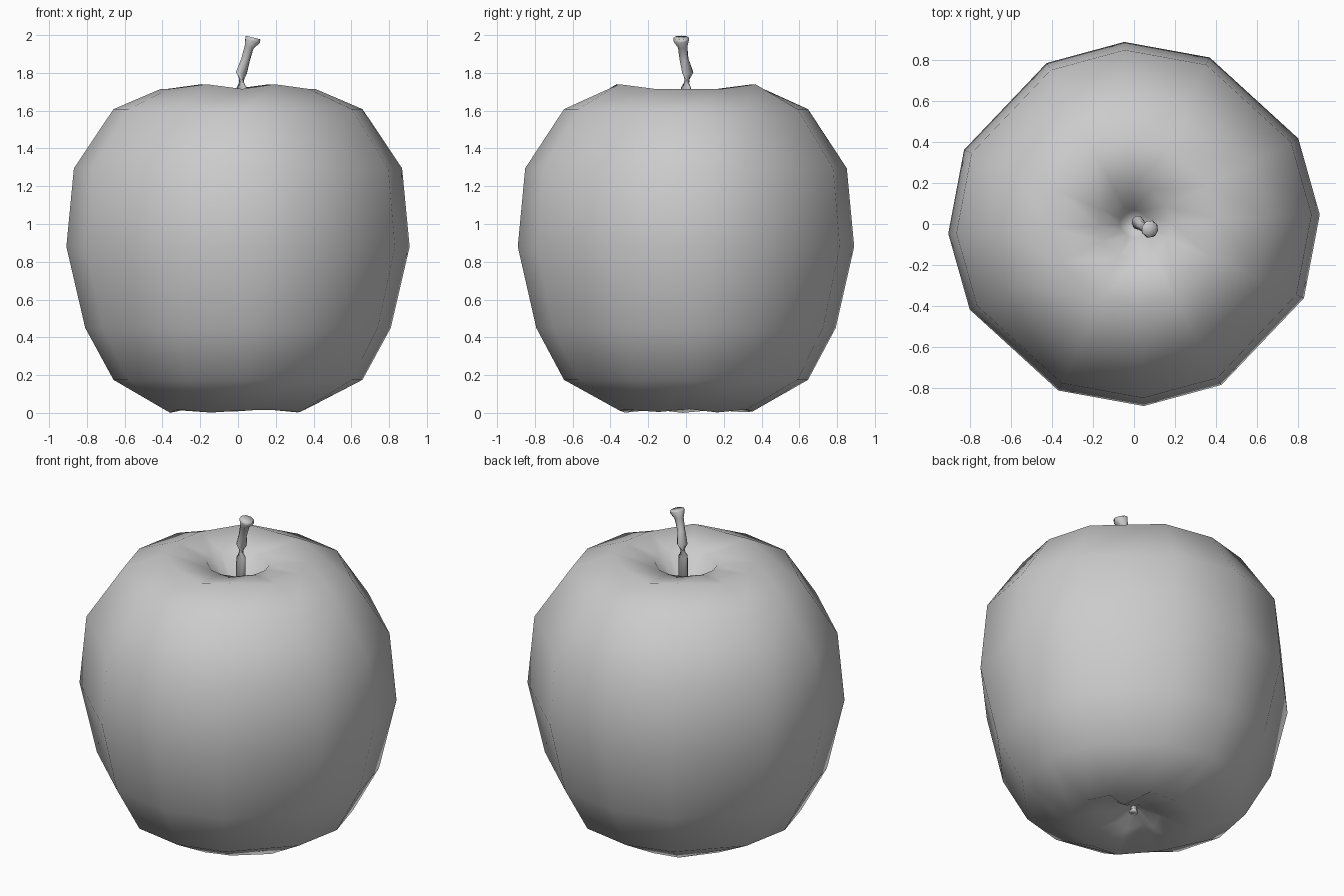
import bpy, bmesh, math
from mathutils import Vector

if "Cube" in bpy.data.objects:
    bpy.data.objects.remove(bpy.data.objects["Cube"])

grey = bpy.data.materials.new("plain_grey")
grey.use_nodes = True
grey.diffuse_color = (0.6, 0.6, 0.6, 1)
grey.node_tree.nodes["Principled BSDF"].inputs["Base Color"].default_value = (0.6, 0.6, 0.6, 1)


def skin(name, rings, start=None, end=None):
    """Join equal rings of points with quads; close each end with a fan."""
    bm = bmesh.new()
    loops = [[bm.verts.new(p) for p in ring] for ring in rings]
    n = len(loops[0])
    for a, b in zip(loops, loops[1:]):
        for i in range(n):
            j = (i + 1) % n
            bm.faces.new((a[i], a[j], b[j], b[i]))
    for tip, loop in ((start, loops[0]), (end, loops[-1])):
        if tip:
            v = bm.verts.new(tip)
            for i in range(n):
                bm.faces.new((loop[i], loop[(i + 1) % n], v))
    bmesh.ops.recalc_face_normals(bm, faces=bm.faces)
    mesh = bpy.data.meshes.new(name)
    bm.to_mesh(mesh)
    bm.free()
    mesh.materials.append(grey)
    mesh.shade_smooth()
    obj = bpy.data.objects.new(name, mesh)
    bpy.context.collection.objects.link(obj)
    return obj


# Fruit: twelve uneven sides, dimples at both ends
angles = [math.radians(3 + 90 * q + a) for q in range(4) for a in (0, 25, 63)]
profile = [(0.04, 0.11), (0.15, 0.07), (0.36, 0.01), (0.66, 0.175), (0.81, 0.45),
           (0.91, 0.88), (0.87, 1.295), (0.66, 1.608), (0.41, 1.715),
           (0.18, 1.68), (0.07, 1.52)]


def fruit_point(r, z, a):
    if z == 1.715 and 0.8 < abs(math.sin(a)) < 0.98:   # raised shoulders
        z += 0.025
    if r == 0.15 and z < 0.1:                          # puckered underside
        z += 0.025 * math.cos(5 * a)
    if r == 0.36:
        z += 0.01 * math.cos(5 * a)
    return (r * math.cos(a), r * 0.98 * math.sin(a), z)


skin("fruit_body", [[fruit_point(r, z, a) for a in angles] for r, z in profile],
     (0, 0, 0.12), (0, 0, 1.46))


def stalk(name, path, sides=8):
    """Tube of varying radius; path holds (x, y, z, radius)."""
    pts = [Vector(p[:3]) for p in path]
    rings = []
    for k, p in enumerate(pts):
        way = pts[min(k + 1, len(pts) - 1)] - pts[max(k - 1, 0)]
        turn = way.to_track_quat('Z', 'Y')
        rings.append([p + turn @ Vector((path[k][3] * math.cos(math.tau * i / sides),
                                         path[k][3] * math.sin(math.tau * i / sides), 0))
                      for i in range(sides)])
    return skin(name, rings, pts[0], pts[-1])


# Bent stem with a flared tip
stalk("stem", [(0.02, 0, 1.45, 0.03), (0.02, 0, 1.72, 0.028), (0.018, 0.01, 1.8, 0.031),
               (0.04, -0.01, 1.87, 0.024), (0.06, -0.018, 1.94, 0.027),
               (0.077, -0.025, 1.975, 0.044), (0.08, -0.025, 1.987, 0.04)])

# Small dried blossom end underneath
stalk("blossom_end", [(0, 0, 0.14, 0.02), (0, 0, 0.1, 0.018), (0.005, 0, 0.08, 0.028)], 6)
